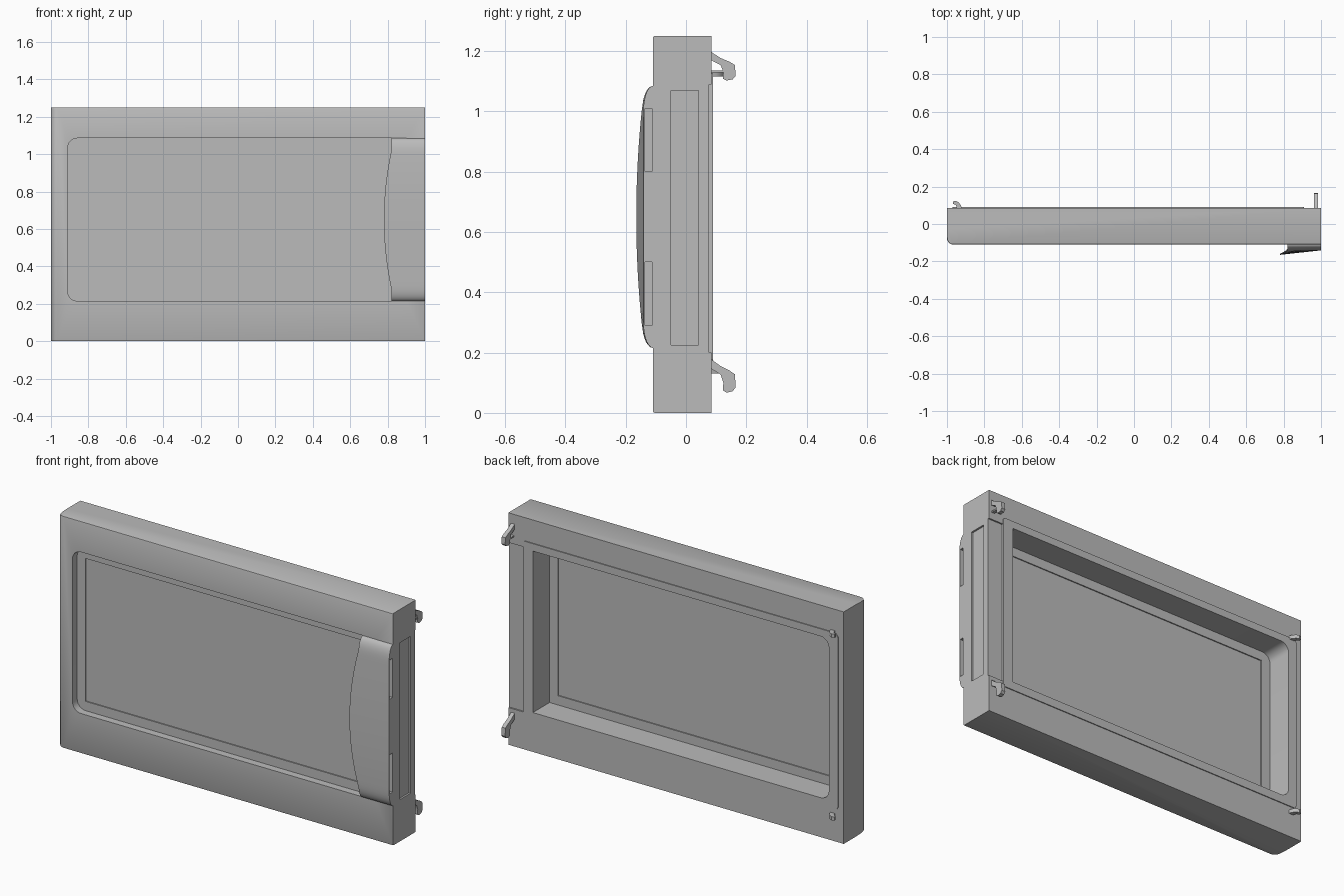
import bpy, bmesh, math
from mathutils import Vector

if "Cube" in bpy.data.objects:
    bpy.data.objects.remove(bpy.data.objects["Cube"])

grey = bpy.data.materials.new("light_grey")
grey.use_nodes = True
GREY = (0.5, 0.5, 0.5, 1)
grey.diffuse_color = GREY
grey.node_tree.nodes["Principled BSDF"].inputs["Base Color"].default_value = GREY

FRONT, BACK = -0.11, 0.085
LOW, HIGH = 0.215, 1.085          # height range of window and handle


def finish(name, bm, smooth=False):
    bmesh.ops.recalc_face_normals(bm, faces=bm.faces)
    me = bpy.data.meshes.new(name)
    bm.to_mesh(me)
    bm.free()
    me.materials.append(grey)
    ob = bpy.data.objects.new(name, me)
    bpy.context.collection.objects.link(ob)
    if smooth:
        shade(ob)
    return ob


def shade(ob):
    bpy.ops.object.select_all(action='DESELECT')
    ob.select_set(True)
    bpy.context.view_layer.objects.active = ob
    bpy.ops.object.shade_smooth_by_angle(angle=math.radians(30))


def loft(name, rings, smooth=False):
    """Skin matching closed rings and cap both ends."""
    bm = bmesh.new()
    loops = [[bm.verts.new(p) for p in ring] for ring in rings]
    n = len(loops[0])
    for a, b in zip(loops, loops[1:]):
        for i in range(n):
            j = (i + 1) % n
            bm.faces.new((a[i], a[j], b[j], b[i]))
    bm.faces.new(loops[0])
    bm.faces.new(loops[-1])
    return finish(name, bm, smooth)


def prism(name, pts, axis, lo, hi, smooth=False):
    """Extrude a 2D outline along one axis."""
    def place(p, d):
        q = list(p)
        q.insert(axis, d)
        return Vector(q)
    return loft(name, [[place(p, d) for p in pts] for d in (lo, hi)], smooth)


def outline(x0, x1, z0, z1, left=0.0, right=0.0, seg=6):
    """Rectangle with separate corner radii at its two ends."""
    pts = []
    for cx, cz, r, start in ((x0, z0, left, 180), (x1, z0, right, 270),
                             (x1, z1, right, 0), (x0, z1, left, 90)):
        if r == 0:
            pts.append((cx, cz))
            continue
        ox = cx + r if cx == x0 else cx - r
        oz = cz + r if cz == z0 else cz - r
        for i in range(seg + 1):
            a = math.radians(start + 90 * i / seg)
            pts.append((ox + r * math.cos(a), oz + r * math.sin(a)))
    return pts


def window(name, x0, x1, z0, z1, y0, y1, left=0.0, right=0.0):
    return prism(name, outline(x0, x1, z0, z1, left, right), 1, y0, y1)


def side_box(name, x0, y0, y1, z0, z1):
    return prism(name, outline(y0, y1, z0, z1), 0, x0, 1.1)


def cut(ob, *cutters):
    bpy.context.view_layer.objects.active = ob
    for c in cutters:
        c.hide_render = True
        m = ob.modifiers.new("cut", 'BOOLEAN')
        m.operation, m.solver, m.object = 'DIFFERENCE', 'EXACT', c
        bpy.ops.object.modifier_apply(modifier=m.name)
        bpy.data.objects.remove(c)
    shade(ob)


# Door frame: rounded free edge, square hinge edge, eased front rims
r = 0.035
arc = [(-1 + r - r * math.cos(a), FRONT + r - r * math.sin(a))
       for a in (math.pi / 2 * i / 6 for i in range(7))]
frame = prism("door_frame", arc + [(1, FRONT), (1, BACK), (-1, BACK)], 2, 0, 1.25)
bm = bmesh.new()
bm.from_mesh(frame.data)
rims = [e for e in bm.edges if max(v.co.y for v in e.verts) < FRONT + r + 0.001
        and abs(e.verts[0].co.z - e.verts[1].co.z) < 0.001]
bmesh.ops.bevel(bm, geom=rims, offset=0.006, segments=2, affect='EDGES', profile=0.5)
bm.to_mesh(frame.data)
bm.free()

cut(frame,
    window("front_recess", -0.91, 0.9, LOW, HIGH, -0.2, -0.07, left=0.05),
    window("back_recess", -0.915, 0.85, LOW, HIGH, -0.052, 0.2, left=0.05),
    window("pane_hole", -0.86, 0.8, 0.265, 1.035, -0.2, 0.2),
    window("hinge_back_step", 0.91, 1.1, 0.2, 1.09, BACK - 0.008, 0.2),
    side_box("side_panel_recess", 0.99, -0.05, 0.042, 0.225, 1.07))

# Window pane held inside the rim
window("window_pane", -0.87, 0.81, 0.255, 1.045, -0.064, -0.058)

# Seal band around the back opening
seal = window("back_seal", -0.97, 0.91, 0.17, 1.125, BACK - 0.02, BACK + 0.005, 0.03, 0.01)
cut(seal, window("seal_hole", -0.915, 0.85, LOW, HIGH, 0, 0.2, left=0.05))


# Handle: rounded ends and a bowed finger lip
def handle_section(z):
    d = min(z - LOW, HIGH - z)
    k = max(0.0, 1 - d / 0.08)
    rise = math.sqrt(max(0.0, 1 - k * k))
    bow = max(0.0, 1 - ((z - 0.65) / 0.37) ** 2)
    lip_x = 0.82 - 0.04 * bow
    lip_y = -0.108 - 0.037 * rise - 0.02 * bow
    return [Vector(p + (z,)) for p in (
        (1, -0.108 - 0.033 * rise), (lip_x, lip_y), (lip_x, lip_y + 0.005),
        (0.825, min(-0.105, lip_y + 0.022)), (0.825, -0.065), (1, -0.065))]


mid, half = (LOW + HIGH) / 2, (HIGH - LOW) / 2
levels = [mid - half * math.cos(math.pi * i / 40) for i in range(41)]
handle = loft("handle", [handle_section(z) for z in levels], True)
cut(handle, *[side_box("handle_slot", 0.97, -0.136, -0.112, z, z + 0.21)
              for z in (0.29, 0.8)])

# Latch hooks on the handle edge
hook = [(0.07, 0.2), (0.088, 0.175), (0.115, 0.155), (0.145, 0.14), (0.162, 0.128),
        (0.165, 0.085), (0.155, 0.072), (0.135, 0.067), (0.122, 0.075),
        (0.124, 0.1), (0.115, 0.127), (0.07, 0.155)]
for name, lift in (("lower_latch_hook", 0), ("upper_latch_hook", 1.03)):
    pts = [(y, z * (0.85 if lift else 1) + lift * 0.9925 + (0.023 if lift else 0))
           for y, z in hook]
    prism(name, pts, 0, 0.963, 0.985, True)
prism("latch_spring_bar", outline(0.07, 0.125, 1.129, 1.136), 0, 0.965, 0.983)

# Small curved hinge pegs on the free edge
peg = [(-0.92, 0.075), (-0.925, 0.1), (-0.94, 0.118), (-0.955, 0.124), (-0.968, 0.12),
       (-0.968, 0.108), (-0.952, 0.102), (-0.945, 0.075)]
for name, z in (("lower_hinge_peg", 0.14), ("upper_hinge_peg", 1.125)):
    prism(name, peg, 2, z - 0.01, z + 0.01, True)
